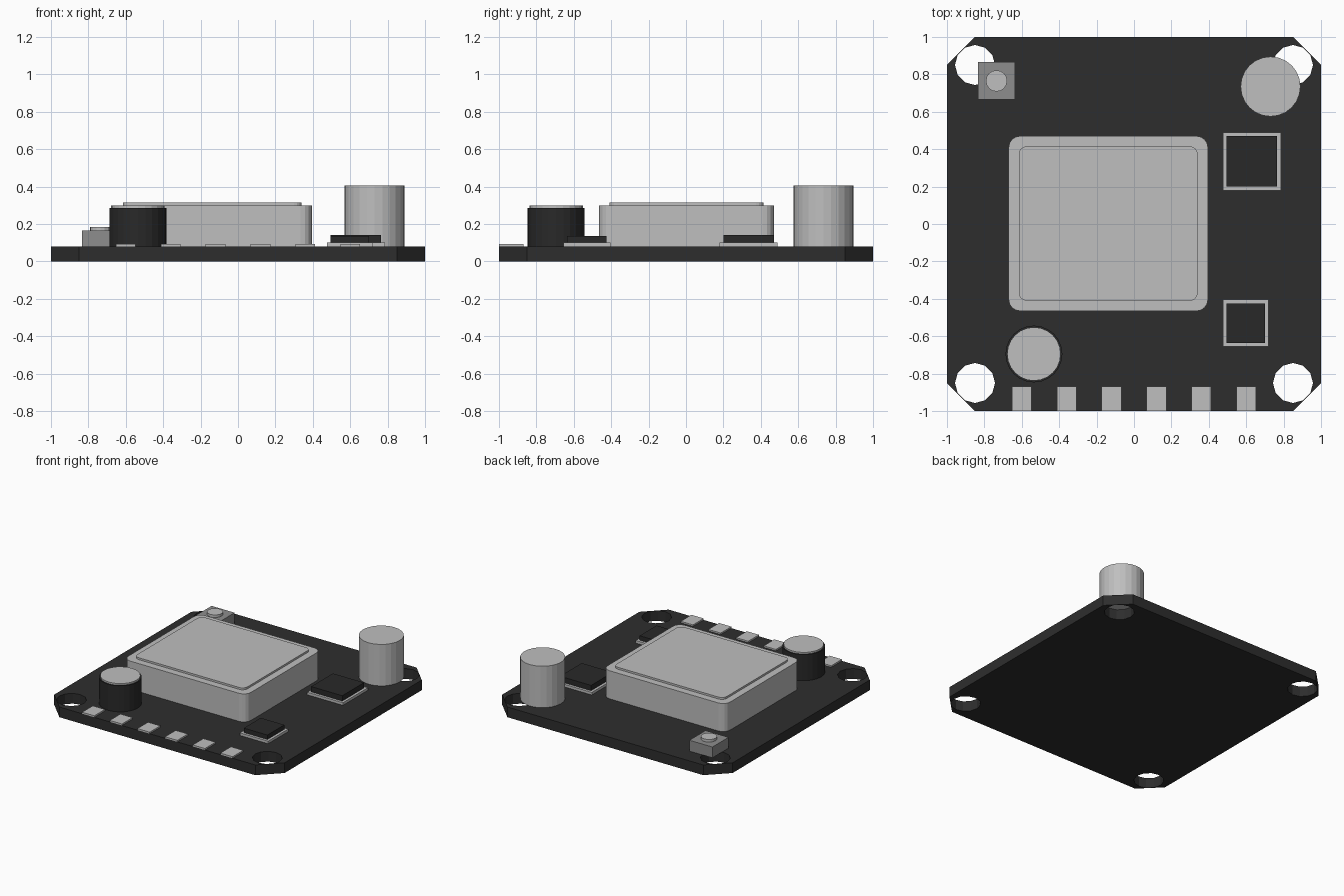
import bpy, bmesh, math
from mathutils import Vector

cube = bpy.data.objects.get("Cube")
if cube:
    bpy.data.objects.remove(cube, do_unlink=True)


def material(name, value):
    m = bpy.data.materials.new(name)
    m.use_nodes = True
    color = (value, value, value, 1)
    m.diffuse_color = color
    m.node_tree.nodes["Principled BSDF"].inputs["Base Color"].default_value = color
    return m


BOARD = material("board black", 0.027)
BLACK = material("component black", 0.022)
SILVER = material("silver", 0.52)
GREY = material("switch grey", 0.27)
TOP = 0.08  # upper face of the board


def ring(x, y, r, n):
    return [(x + r * math.cos(2 * math.pi * i / n), y + r * math.sin(2 * math.pi * i / n))
            for i in range(n)]


def rect(x0, x1, y0, y1):
    return [(x0, y0), (x1, y0), (x1, y1), (x0, y1)]


def rounded(x0, x1, y0, y1, r, steps=4):
    pts = []
    corners = [(x1 - r, y1 - r), (x0 + r, y1 - r), (x0 + r, y0 + r), (x1 - r, y0 + r)]
    for k, (cx, cy) in enumerate(corners):
        for i in range(steps + 1):
            a = math.pi / 2 * (k + i / steps)
            pts.append((cx + r * math.cos(a), cy + r * math.sin(a)))
    return pts


def slab(name, outline, z0, z1, mat, holes=()):
    """Extrude an outline, with optional holes, from z0 to z1."""
    bm = bmesh.new()
    edges = []
    for loop in [outline, *holes]:
        vs = [bm.verts.new((x, y, z0)) for x, y in loop]
        edges += [bm.edges.new((v, vs[(i + 1) % len(vs)])) for i, v in enumerate(vs)]
        if not holes:
            bm.faces.new(vs)
    if holes:
        bmesh.ops.triangle_fill(bm, use_beauty=True, edges=edges, normal=Vector((0, 0, 1)))
    # keep the lower cap and add the walls and upper cap
    lower = bm.faces[:]
    new = bmesh.ops.extrude_face_region(bm, geom=lower, use_keep_orig=True)["geom"]
    up = [g for g in new if isinstance(g, bmesh.types.BMVert)]
    bmesh.ops.translate(bm, verts=up, vec=(0, 0, z1 - z0))
    bmesh.ops.recalc_face_normals(bm, faces=bm.faces[:])
    mesh = bpy.data.meshes.new(name)
    bm.to_mesh(mesh)
    bm.free()
    mesh.materials.append(mat)
    obj = bpy.data.objects.new(name, mesh)
    bpy.context.collection.objects.link(obj)
    return obj


# Board with cut corners and mounting holes
c = 0.85
corners = [(1, -c), (1, c), (c, 1), (-c, 1), (-1, c), (-1, -c), (-c, -1), (c, -1)]
holes = [ring(sx * c, sy * c, 0.107, 12) for sx in (-1, 1) for sy in (-1, 1)]
slab("circuit_board", corners, 0, TOP, BOARD, holes)

# Shield can with raised lid
slab("shield_can", rounded(-0.67, 0.395, -0.465, 0.47, 0.06), TOP, 0.3, SILVER)
slab("shield_lid", rounded(-0.615, 0.34, -0.41, 0.415, 0.04), 0.3, 0.315, SILVER)

# Round components
slab("tall_capacitor", ring(0.73, 0.735, 0.16, 24), TOP, 0.405, SILVER)
slab("short_capacitor", ring(-0.535, -0.695, 0.152, 24), TOP, 0.285, BLACK)
slab("short_capacitor_cap", ring(-0.535, -0.695, 0.143, 24), 0.285, 0.298, SILVER)

# Chips on their metal bases
for name, x0, x1, y0, y1, top in (("large_chip", 0.475, 0.785, 0.18, 0.49, 0.142),
                                  ("small_chip", 0.475, 0.72, -0.655, -0.405, 0.135)):
    b = 0.02
    slab(name + "_base", rect(x0, x1, y0, y1), TOP, 0.1, SILVER)
    slab(name, rect(x0 + b, x1 - b, y0 + b, y1 - b), 0.1, top, BLACK)

# Push switch
slab("switch_body", rect(-0.835, -0.635, 0.665, 0.865), TOP, 0.165, GREY)
slab("switch_button", ring(-0.735, 0.765, 0.057, 16), 0.165, 0.185, SILVER)

# Solder pads along the front edge
for i in range(6):
    x = -0.6 + 0.24 * i
    slab(f"solder_pad_{i + 1}", rect(x - 0.053, x + 0.053, -1, -0.868), TOP, 0.092, SILVER)
